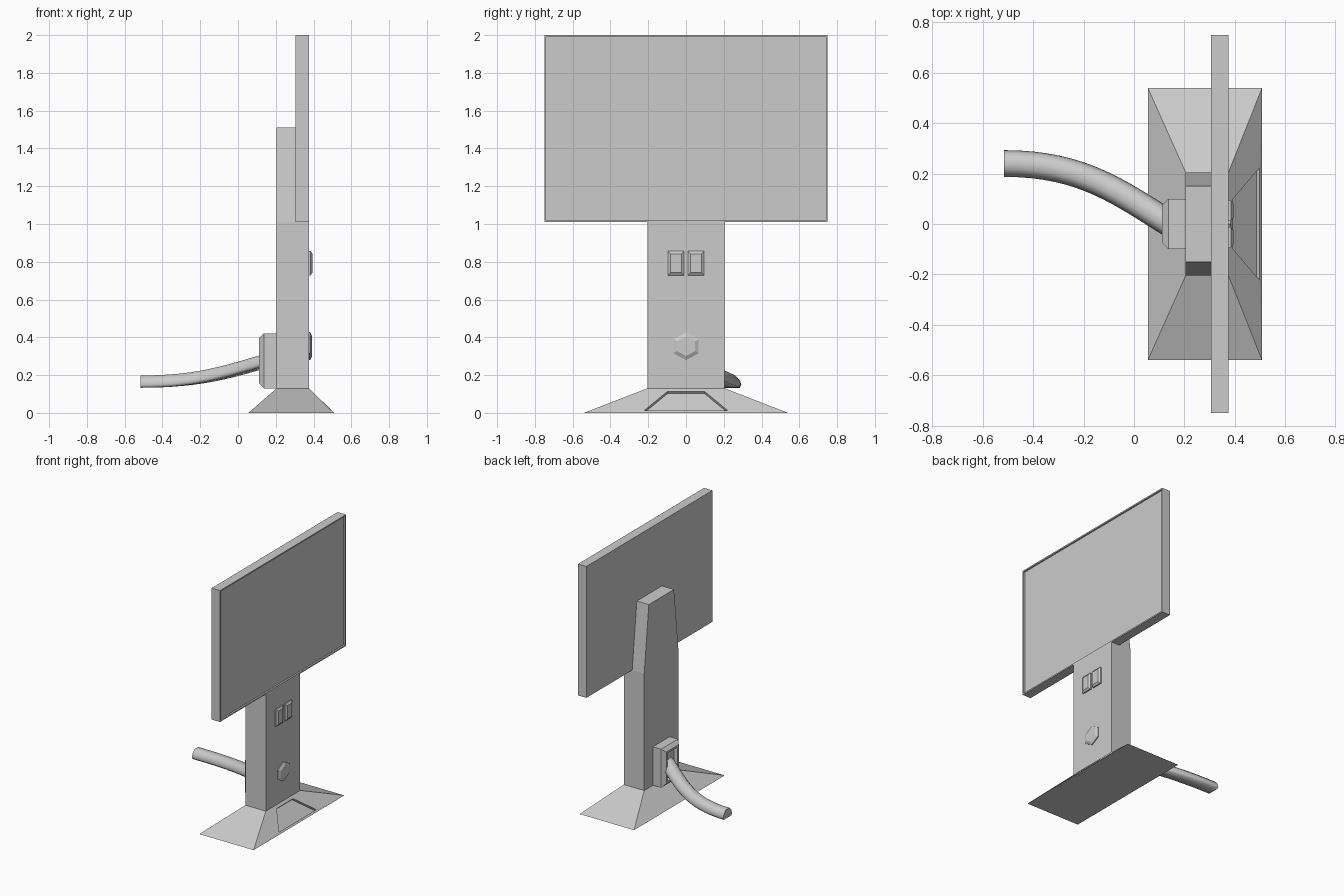
import bpy, bmesh, math
from mathutils import Vector

if "Cube" in bpy.data.objects:
    bpy.data.objects.remove(bpy.data.objects["Cube"])


def loft(name, rings, edit=None):
    """Skin a list of equal-length point rings, cap both ends, optionally edit the bmesh."""
    bm = bmesh.new()
    vs = [[bm.verts.new(p) for p in r] for r in rings]
    n = len(vs[0])
    for a, b in zip(vs, vs[1:]):
        for i in range(n):
            j = (i + 1) % n
            bm.faces.new((a[i], a[j], b[j], b[i]))
    bm.faces.new(vs[0])
    bm.faces.new(vs[-1])
    bmesh.ops.recalc_face_normals(bm, faces=bm.faces)
    if edit:
        edit(bm)
    me = bpy.data.meshes.new(name)
    bm.to_mesh(me)
    bm.free()
    ob = bpy.data.objects.new(name, me)
    bpy.context.collection.objects.link(ob)
    return ob


def rect_z(x0, x1, y, z):
    return [(x0, -y, z), (x1, -y, z), (x1, y, z), (x0, y, z)]


def rect_x(x, y0, y1, z0, z1):
    return [(x, y0, z0), (x, y1, z0), (x, y1, z1), (x, y0, z1)]


def facing(bm, sign):
    bm.normal_update()
    return max(bm.faces, key=lambda f: (round(f.normal.x * sign, 3), f.calc_area()))


def recess(bm, f, border, depth):
    if border:
        bmesh.ops.inset_individual(bm, faces=[f], thickness=border)
    bmesh.ops.inset_individual(bm, faces=[f], thickness=0, depth=-depth)


# base with a recessed trapezoid tray on the screen side
def tray(bm):
    f = facing(bm, 1)
    bmesh.ops.inset_individual(bm, faces=[f], thickness=0.01)
    for v in f.verts:
        low = v.co.z < 0.065
        z = 0.012 if low else 0.114
        v.co = (0.51 - z * 0.135 / 0.13, math.copysign(0.222 if low else 0.098, v.co.y), z)
    recess(bm, f, 0, 0.017)


loft("base", [rect_z(0.055, 0.508, 0.54, 0), rect_z(0.205, 0.375, 0.205, 0.13)], tray)

# column and its tapered upper support
loft("column", [rect_z(0.205, 0.375, 0.205, 0.13), rect_z(0.205, 0.375, 0.205, 1.01)])
loft("upper_support", [rect_z(0.205, 0.306, 0.205, 1.01), rect_z(0.205, 0.306, 0.15, 1.51)])

# display panel
loft("display", [rect_z(0.305, 0.375, 0.75, 1.01), rect_z(0.305, 0.375, 0.75, 2.0)],
     lambda bm: recess(bm, facing(bm, 1), 0.014, 0.012))

# pair of buttons
for side, c in (("left", -0.053), ("right", 0.053)):
    rings = [rect_x(x, c - 0.042 + i, c + 0.042 - i, 0.728 + i, 0.856 - i)
             for x, i in ((0.37, 0), (0.384, 0), (0.394, 0.014))]
    loft("button_" + side, rings)


# hexagonal knob
def hexagon(x, r):
    return [(x, r * 1.05 * math.sin(k * math.pi / 3), 0.353 + r * math.cos(k * math.pi / 3))
            for k in range(6)]


loft("knob", [hexagon(0.37, 0.074), hexagon(0.382, 0.074), hexagon(0.393, 0.052)])

# socket block on the back, chamfered and recessed
loft("socket_block", [rect_x(x, -0.1 + i, 0.1 - i, 0.13 + i, 0.42 - i)
                      for x, i in ((0.206, 0), (0.137, 0), (0.112, 0.025))],
     lambda bm: recess(bm, facing(bm, -1), 0.02, 0.03))

# cable: domed section swept along a bend
P = [Vector(p) for p in ((-0.515, 0.24, 0.165), (-0.2, 0.24, 0.165),
                         (-0.05, 0.12, 0.22), (0.16, -0.01, 0.28))]
section = [(-0.045, -0.032), (0.045, -0.032), (0.053, -0.016), (0.043, 0.012),
           (0.022, 0.033), (-0.022, 0.033), (-0.043, 0.012), (-0.053, -0.016)]
rings = []
for k in range(17):
    t = k / 16
    s = 1 - t
    p = P[0] * s**3 + P[1] * 3 * s * s * t + P[2] * 3 * s * t * t + P[3] * t**3
    d = ((P[1] - P[0]) * s * s + (P[2] - P[1]) * 2 * s * t + (P[3] - P[2]) * t * t).normalized()
    side = Vector((0, 0, 1)).cross(d).normalized()
    up = d.cross(side)
    rings.append([p + side * a + up * b for a, b in section])
cable = loft("cable", rings)
bpy.context.view_layer.objects.active = cable
cable.select_set(True)
bpy.ops.object.shade_smooth_by_angle(angle=math.radians(65))
